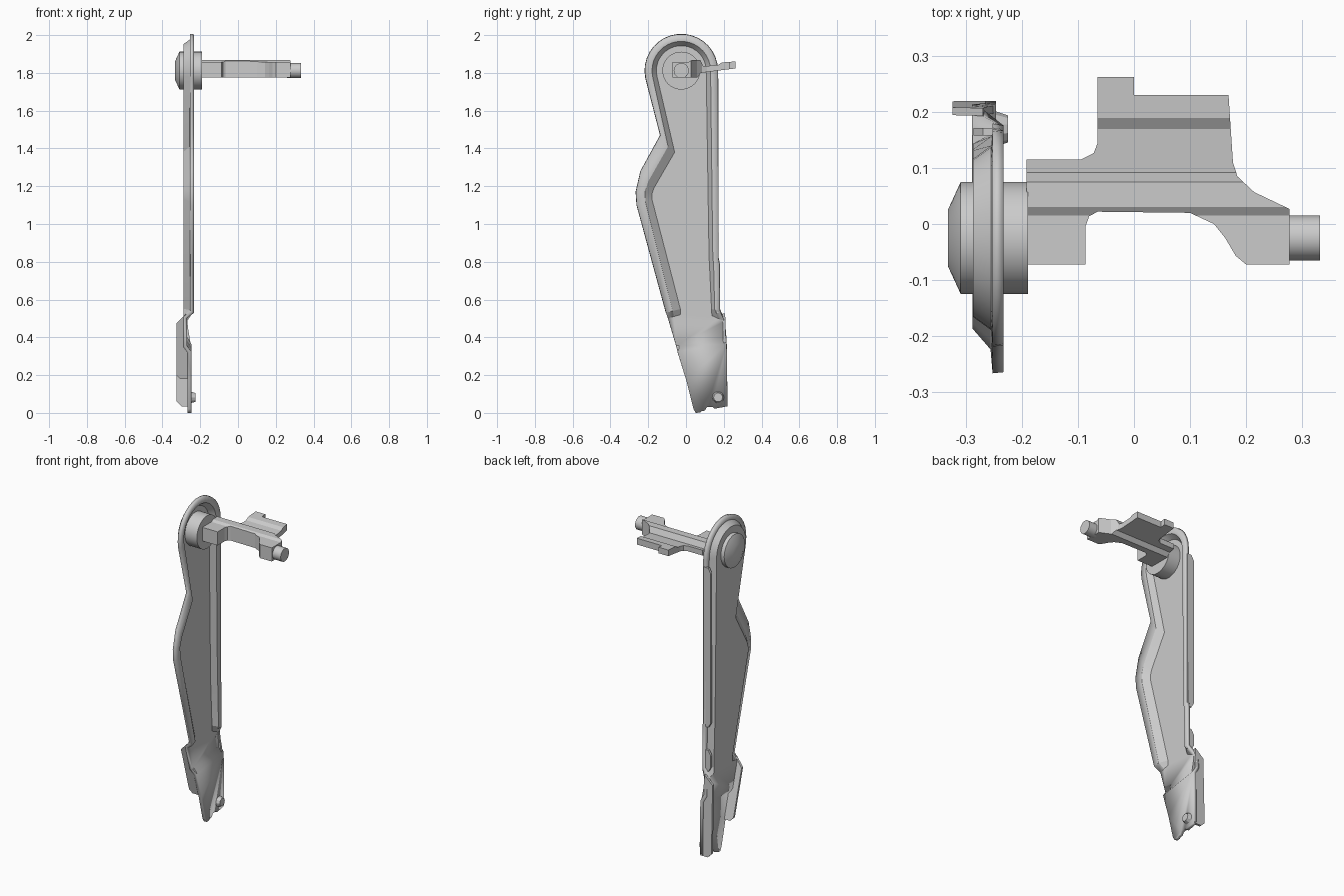
import bpy, bmesh, math
from mathutils import Vector

if "Cube" in bpy.data.objects:
    bpy.data.objects.remove(bpy.data.objects["Cube"])


def finish(name, bm, smooth=None):
    me = bpy.data.meshes.new(name)
    bm.to_mesh(me)
    bm.free()
    ob = bpy.data.objects.new(name, me)
    bpy.context.collection.objects.link(ob)
    if smooth:
        bpy.ops.object.select_all(action='DESELECT')
        ob.select_set(True)
        bpy.context.view_layer.objects.active = ob
        bpy.ops.object.shade_smooth_by_angle(angle=math.radians(smooth))
    return ob


def prism(name, pts, off):
    """Closed outline of 3D points swept along an offset."""
    bm = bmesh.new()
    f = bm.faces.new([bm.verts.new(p) for p in pts])
    r = bmesh.ops.extrude_face_region(bm, geom=[f])
    vs = [v for v in r['geom'] if isinstance(v, bmesh.types.BMVert)]
    bmesh.ops.translate(bm, vec=off, verts=vs)
    bmesh.ops.recalc_face_normals(bm, faces=bm.faces)
    return finish(name, bm)


CY, CZ = -0.025, 1.812


def lathe_x(name, prof, n=40):
    """Solid turned about the pivot axis, profile as (x, radius)."""
    bm = bmesh.new()
    rings = []
    for x, r in prof:
        rings.append([bm.verts.new((x, CY + r * math.cos(2 * math.pi * i / n),
                                    CZ + r * math.sin(2 * math.pi * i / n))) for i in range(n)])
    for a, b in zip(rings, rings[1:]):
        for i in range(n):
            j = (i + 1) % n
            bm.faces.new((a[i], a[j], b[j], b[i]))
    bm.faces.new(rings[0])
    bm.faces.new(rings[-1])
    bmesh.ops.recalc_face_normals(bm, faces=bm.faces)
    return finish(name, bm, 25)


# Pressed side plate: rows of (outer, mid, inner) y,z points around the rim
XO, XM, XI, XL = -0.233, -0.238, -0.27, -0.247
rows = [((-.105, .53), (-.07, .54), (-.03, .55)),
        ((-.26, 1.10), (-.215, 1.12), (-.18, 1.13)),
        ((-.265, 1.17), (-.217, 1.17), (-.18, 1.16)),
        ((-.24, 1.28), (-.20, 1.225), (-.17, 1.19)),
        ((-.135, 1.47), (-.095, 1.41), (-.06, 1.38))]
N = 18
for i in range(N + 1):
    a = math.radians(192 - 192 * i / N)
    rows.append(tuple((CY + r * math.cos(a), CZ + r * math.sin(a)) for r in (.192, .155, .132)))
rows += [((.17, .82), (.142, .82), (.122, .82)),
         ((.176, .79), (.146, .79), (.124, .79)),
         ((.176, .54), (.152, .545), (.135, .55))]
first = ((-.095, .50), (-.065, .51), (-.03, .52))
last = ((.205, .485), (.17, .50), (.137, .515))

bm = bmesh.new()
V = lambda x, p: bm.verts.new((x, p[0], p[1]))
grid = [[V(XI, p) for p in first]]
grid += [[V(x, p) for x, p in zip((XO, XM, XI), r)] for r in rows]
grid += [[V(XI, p) for p in last]]
for a, b in zip(grid, grid[1:]):
    for k in (0, 1):
        bm.faces.new((a[k], b[k], b[k + 1], a[k + 1]))
bm.faces.new([g[2] for g in grid])                       # recessed panel
tl, tr = V(XI, (-.052, .355)), V(XI, (.213, .405))
bl, br = V(XL, (-.045, .325)), V(XL, (.215, .365))
bm.faces.new(grid[0] + grid[-1][::-1] + [tr, tl])        # panel below the rims
bm.faces.new((tl, tr, br, bl))                           # step
foot = [(.22, .035), (.15, .022), (.14, .032), (.11, .03), (.10, .012),
        (.085, .01), (.075, .002), (.052, 0), (.04, .02), (.002, .17)]
bm.faces.new([bl, br] + [V(XL, p) for p in foot])        # foot panel
for f in bm.faces:
    f.normal_update()
    if f.normal.x < 0:
        f.normal_flip()
plate = finish("side_plate", bm, 20)
m = plate.modifiers.new("sheet", 'SOLIDIFY')
m.thickness, m.offset = 0.02, -1

# Outward flanges at the foot
ry = lambda z: .221 - .026 * z
prism("rear_foot_flange",
      [(x, ry(z), z) for x, z in ((-.25, .035), (-.30, .035), (-.325, .06), (-.325, .475),
                                  (-.27, .525), (-.265, .45), (-.25, .36))], (0, -.014, 0))
fy = lambda z: .002 - (z - .17) * .286
prism("front_foot_flange",
      [(x, fy(z), z) for x, z in ((-.255, .18), (-.305, .18), (-.325, .2), (-.325, .475),
                                  (-.275, .525), (-.272, .36), (-.25, .33))], (0, .014, 0))

# Turned rear lip of the plate, broken by a gap
for name, z0, z1 in (("rear_lip_upper", .80, 1.77), ("rear_lip_lower", .53, .66)):
    prism(name, [(-.24, .158, z0), (-.27, .158, z0), (-.287, .158, z0 + .03),
                 (-.287, .158, z1 - .03), (-.27, .158, z1), (-.24, .158, z1)], (0, .014, 0))

# Pivot hub
lathe_x("outer_cap", [(-.333, .05), (-.31, .1), (-.28, .1)])
lathe_x("inner_boss", [(-.285, .1), (-.19, .1)])
lathe_x("end_pin", [(.26, .04), (.333, .04)], 24)

# Locating stud on the foot
bpy.ops.mesh.primitive_cone_add(vertices=10, radius1=.034, radius2=.024, depth=.03,
                                location=(-.24, .17, .082), rotation=(0, math.pi / 2, 0))
bpy.context.object.name = "locating_stud"

# Cross arm: plan outline intersected with its side section
plan = [(-.192, -.072), (-.087, -.072), (-.087, -.005), (-.08, .014), (-.065, .022),
        (.10, .02), (.143, 0), (.163, -.025), (.182, -.057), (.20, -.072), (.278, -.072),
        (.278, .027), (.215, .057), (.185, .085), (.177, .11), (.169, .231), (0, .231),
        (0, .263), (-.065, .263), (-.065, .145), (-.072, .127), (-.095, .115), (-.192, .115)]
section = [(-.09, 1.775), (.06, 1.775), (.078, 1.80), (.17, 1.812), (.28, 1.826), (.28, 1.862),
           (.19, 1.855), (.17, 1.842), (.092, 1.835), (.075, 1.868), (.03, 1.868), (.015, 1.858),
           (-.09, 1.858)]
arm = prism("cross_arm", [(x, y, 1.7) for x, y in plan], (0, 0, .25))
cutter = prism("arm_section_cutter", [(-.4, y, z) for y, z in section], (.9, 0, 0))
cutter.hide_render = True
cutter.hide_viewport = True
b = arm.modifiers.new("section", 'BOOLEAN')
b.operation, b.object, b.solver = 'INTERSECT', cutter, 'EXACT'
